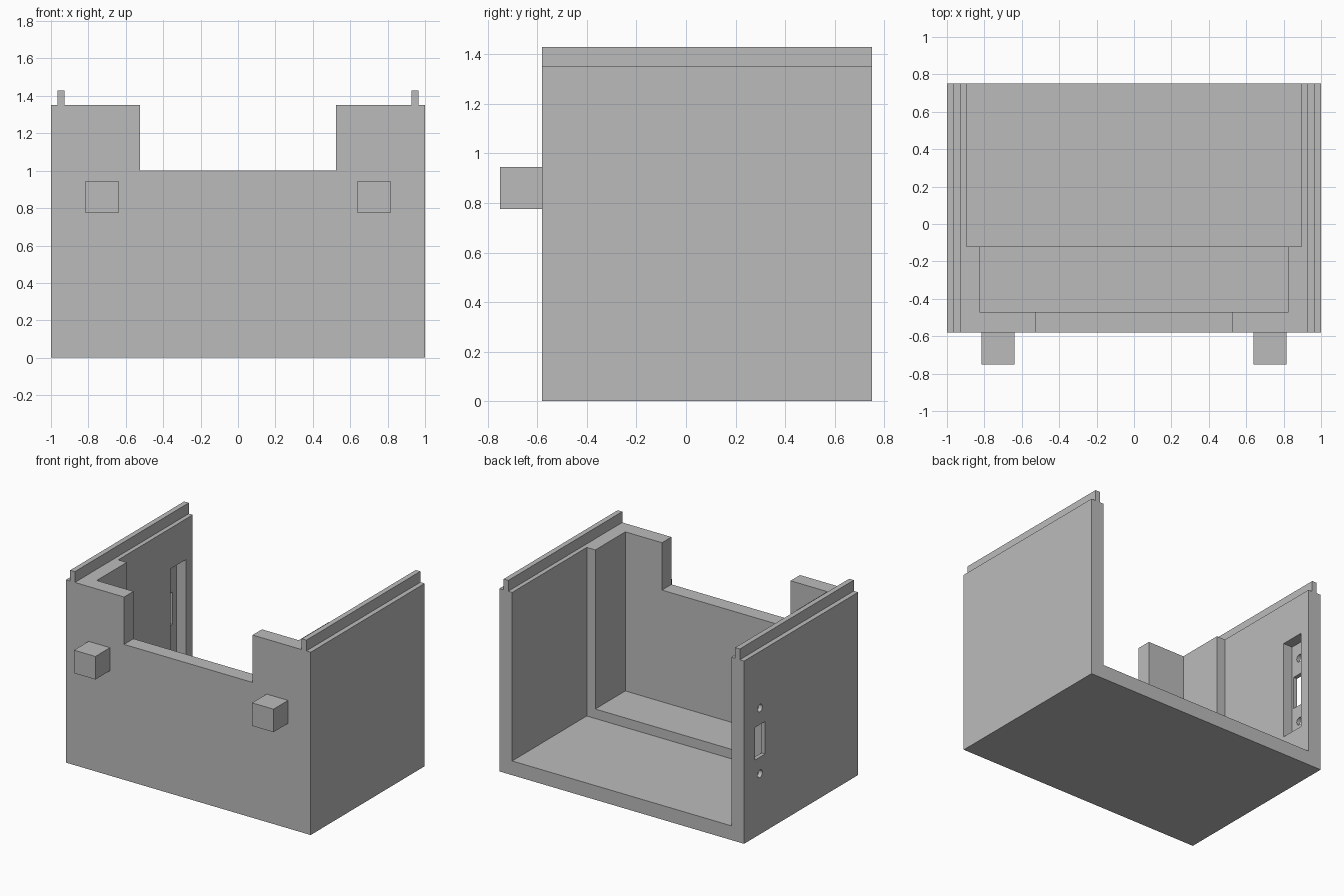
import bpy
from math import radians

cube = bpy.data.objects.get("Cube")
if cube:
    bpy.data.objects.remove(cube, do_unlink=True)

GREY = (0.5, 0.5, 0.5, 1.0)
grey = bpy.data.materials.new("plain grey")
grey.use_nodes = True
grey.diffuse_color = GREY
grey.node_tree.nodes["Principled BSDF"].inputs["Base Color"].default_value = GREY


def box(name, x, y, z):
    """Box from its (low, high) extent along each axis."""
    spans = (x, y, z)
    bpy.ops.mesh.primitive_cube_add(size=1, location=[sum(s) / 2 for s in spans])
    obj = bpy.context.object
    obj.name = name
    obj.scale = [s[1] - s[0] for s in spans]
    bpy.ops.object.transform_apply(location=False, rotation=False, scale=True)
    obj.data.materials.append(grey)
    return obj


def cut(target, cutter):
    """Subtract the cutter from the target, then remove the cutter."""
    mod = target.modifiers.new("cut", 'BOOLEAN')
    mod.operation = 'DIFFERENCE'
    mod.solver = 'EXACT'
    mod.object = cutter
    bpy.ops.object.select_all(action='DESELECT')
    bpy.context.view_layer.objects.active = target
    target.select_set(True)
    bpy.ops.object.modifier_apply(modifier=mod.name)
    bpy.data.objects.remove(cutter, do_unlink=True)


FRONT, BACK, TOP = -0.58, 0.75, 1.35

# Housing shell, open at the top and back
housing = box("housing", (-1, 1), (FRONT, BACK), (0, TOP))
cut(housing, box("rear_cavity", (-0.895, 0.895), (-0.12, 1), (0.105, 2)))
cut(housing, box("front_cavity", (-0.825, 0.825), (-0.47, 0), (0.175, 2)))
cut(housing, box("front_notch", (-0.525, 0.525), (-1, -0.3), (1, 2)))

# Switch recess inside the right wall, with a slot and two screw holes
SWITCH_Y, SWITCH_Z = 0.565, 0.69
cut(housing, box("switch_recess", (-0.97, -0.8), (0.49, 0.67), (0.33, 1.05)))
cut(housing, box("switch_slot", (-1.1, -0.9), (0.505, 0.622), (0.57, 0.81)))
for side in (-1, 1):
    bpy.ops.mesh.primitive_cylinder_add(
        vertices=24, radius=0.028, depth=0.2, rotation=(0, radians(90), 0),
        location=(-1, SWITCH_Y, SWITCH_Z + side * 0.243))
    cut(housing, bpy.context.object)

# Lid rails and front pegs, mirrored left and right
for side, label in ((-1, "right"), (1, "left")):
    box(label + "_rail", sorted((side * 0.927, side * 0.965)), (FRONT, BACK), (TOP, 1.43))
    box(label + "_peg", sorted((side * 0.64, side * 0.815)), (-0.75, FRONT), (0.775, 0.945))
